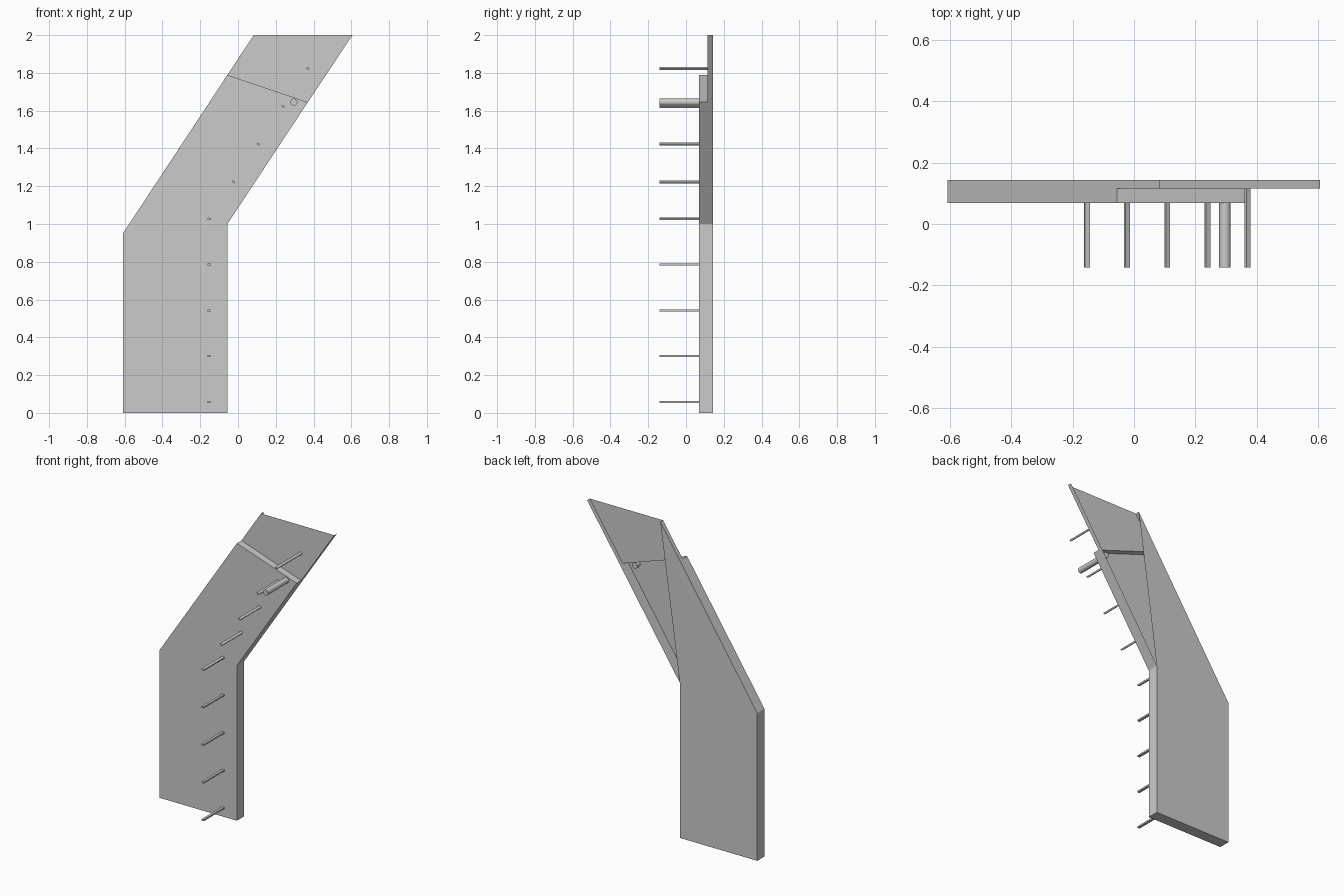
import bpy, bmesh, math
from mathutils import Matrix, Vector

cube = bpy.data.objects.get("Cube")
if cube:
    bpy.data.objects.remove(cube, do_unlink=True)

grey = bpy.data.materials.new("plain grey")
grey.use_nodes = True
colour = (0.6, 0.6, 0.6, 1)
grey.diffuse_color = colour
grey.node_tree.nodes["Principled BSDF"].inputs["Base Color"].default_value = colour

FRONT, LEDGE, BACK, TIP = 0.069, 0.115, 0.143, -0.141


def finish(bm, name):
    mesh = bpy.data.meshes.new(name)
    bm.to_mesh(mesh)
    bm.free()
    mesh.materials.append(grey)
    obj = bpy.data.objects.new(name, mesh)
    bpy.context.collection.objects.link(obj)
    return obj


# Bent panel: an open shell with a stepped front and an open upper back
foot_l, foot_r = (-0.608, 0), (-0.056, 0)
bend_l, bend_r = (-0.608, 0.952), (-0.056, 1.0)
step_l, step_r = (-0.056, 1.789), (0.37, 1.645)
top_l, top_r = (0.083, 2.0), (0.606, 2.0)

bm = bmesh.new()


def sheet(*points):
    bm.faces.new([bm.verts.new((x, y, z)) for (x, z), y in points])


def flat(y, *outline):
    sheet(*[(p, y) for p in outline])


def wall(a, b, front):
    sheet((a, front), (b, front), (b, BACK), (a, BACK))


flat(FRONT, foot_l, foot_r, bend_r, step_r, step_l, bend_l)
flat(LEDGE, step_l, step_r, top_r, top_l)
flat(BACK, foot_l, bend_l, top_l, bend_r, foot_r)
sheet((step_l, FRONT), (step_r, FRONT), (step_r, LEDGE), (step_l, LEDGE))
for a, b in ((bend_l, foot_l), (foot_l, foot_r), (foot_r, bend_r),
             (bend_r, step_r), (step_l, bend_l)):
    wall(a, b, FRONT)
wall(step_r, top_r, LEDGE)
wall(top_l, step_l, LEDGE)
bmesh.ops.remove_doubles(bm, verts=bm.verts, dist=0.0001)
finish(bm, "bent_panel")


# Row of flat pegs that follows the bend
def peg(name, x, z, angle, root):
    bm = bmesh.new()
    size = Matrix.Diagonal((0.016, root - TIP, 0.010, 1))
    place = Matrix.Translation(Vector((x, (root + TIP) / 2, z)))
    bmesh.ops.create_cube(bm, size=1, matrix=place @ Matrix.Rotation(angle, 4, "Y") @ size)
    finish(bm, name)


tilt = math.radians(33.5)
for i in range(5):
    peg(f"lower_peg_{i + 1}", -0.153, 0.058 + 0.2425 * i, tilt / 2 if i == 4 else 0, FRONT)
for i in range(4):
    peg(f"upper_peg_{i + 1}", -0.023 + 0.131 * i, 1.223 + 0.2 * i, tilt,
        LEDGE if i == 3 else FRONT)

# Round post beside the step
bm = bmesh.new()
post_end = 0.1
bmesh.ops.create_cone(bm, cap_ends=True, segments=32, radius1=0.0185, radius2=0.0185,
                      depth=post_end - TIP,
                      matrix=Matrix.Translation((0.296, (post_end + TIP) / 2, 1.645))
                      @ Matrix.Rotation(math.pi / 2, 4, "X"))
post = finish(bm, "round_post")
bpy.context.view_layer.objects.active = post
post.select_set(True)
bpy.ops.object.shade_smooth_by_angle()
